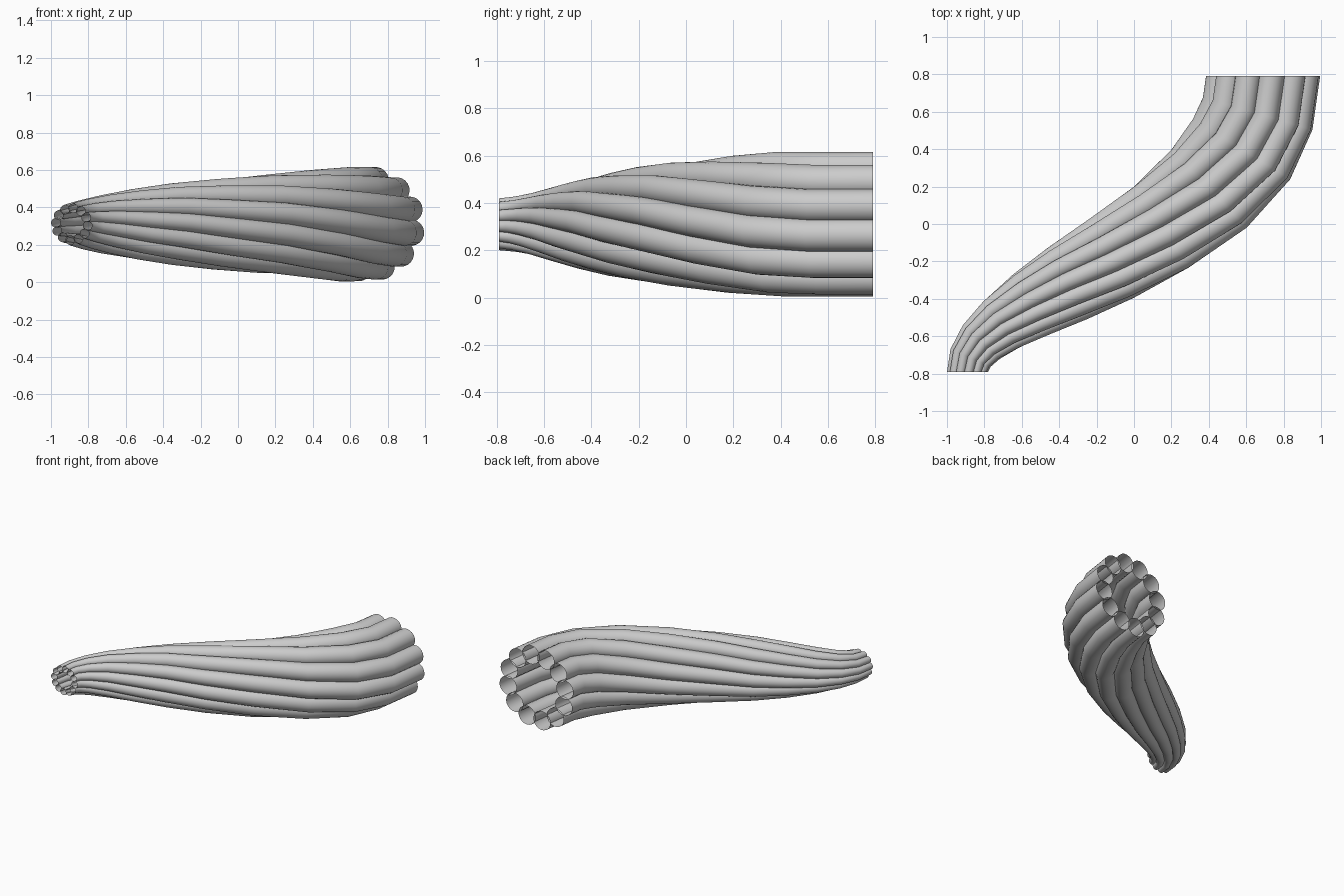
import bpy, bmesh, math
from mathutils import Vector
from mathutils.geometry import interpolate_bezier

if "Cube" in bpy.data.objects:
    bpy.data.objects.remove(bpy.data.objects["Cube"])

TUBES, SIDES = 12, 20
PHASE = -11.0

# S-shaped centre line, lying flat
P = [Vector(p) for p in ((-.89, -.79, .31), (-.89, -.37, .31), (.69, -.09, .31), (.69, .79, .31))]

# stations along the bundle: position, outer radius, twist in degrees
STATIONS = [(0, .11, 66), (.06, .118, 65), (.13, .135, 62), (.21, .16, 57),
            (.30, .19, 50), (.39, .218, 44), (.49, .243, 35), (.605, .268, 26),
            (.727, .29, 14), (.835, .308, 4), (.92, .31, 0), (1, .31, 0)]


def frame(t):
    """Centre point and sideways direction of the path."""
    u = 1 - t
    c = u**3 * P[0] + 3*u*u*t * P[1] + 3*u*t*t * P[2] + t**3 * P[3]
    d = u*u * (P[1] - P[0]) + 2*u*t * (P[2] - P[1]) + t*t * (P[3] - P[2])
    return c, d.cross(Vector((0, 0, 1))).normalized()


def tube(index):
    """One open tapered tube that runs along the bundle."""
    bm = bmesh.new()
    rings = []
    for t, radius, twist in STATIONS:
        c, side = frame(t)
        up = Vector((0, 0, 1))
        a = math.radians(PHASE + twist + index * 360 / TUBES)
        mid = c + radius * .774 * (side * math.cos(a) + up * math.sin(a))
        ring = []
        for k in range(SIDES):
            b = a + 2 * math.pi * k / SIDES
            ring.append(bm.verts.new(mid + radius * .226 * (side * math.cos(b) + up * math.sin(b))))
        rings.append(ring)
    for r0, r1 in zip(rings, rings[1:]):
        for k in range(SIDES):
            n = (k + 1) % SIDES
            bm.faces.new((r0[k], r1[k], r1[n], r0[n]))
    bmesh.ops.recalc_face_normals(bm, faces=bm.faces[:])
    # open tube: make sure the normals point away from its own axis
    f = bm.faces[0] if bm.faces.ensure_lookup_table() is None else None
    axis = sum((v.co for v in rings[0] + rings[1]), Vector()) / (2 * SIDES)
    if f.normal.dot(f.calc_center_median() - axis) < 0:
        bmesh.ops.reverse_faces(bm, faces=bm.faces[:])
    me = bpy.data.meshes.new("bundle_tube")
    bm.to_mesh(me)
    bm.free()
    ob = bpy.data.objects.new(f"bundle_tube_{index + 1}", me)
    bpy.context.collection.objects.link(ob)
    return ob


# ring of twisted tubes
tubes = [tube(i) for i in range(TUBES)]
for ob in tubes:
    ob.select_set(True)
bpy.context.view_layer.objects.active = tubes[0]
bpy.ops.object.shade_smooth_by_angle(angle=math.radians(40))
